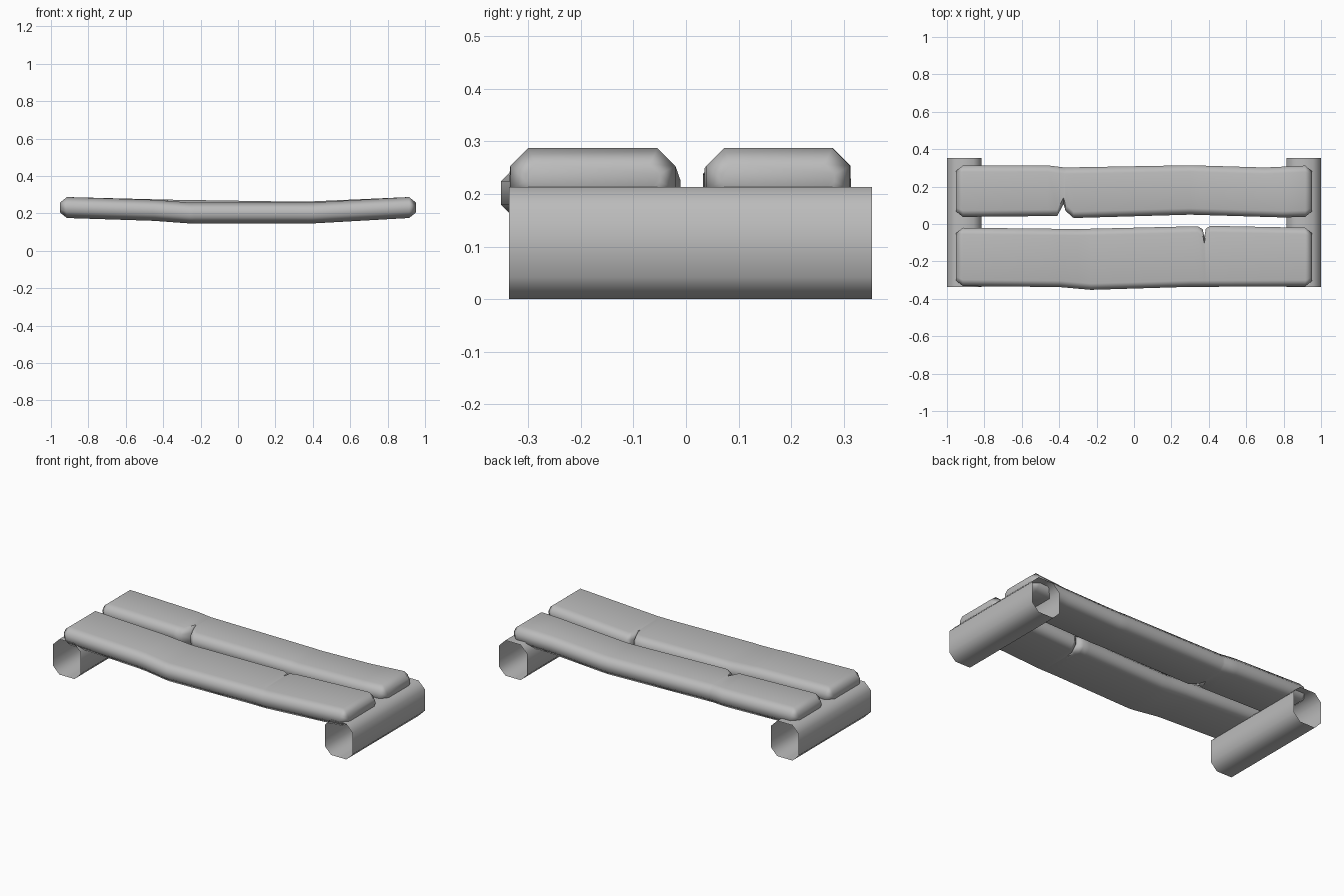
import bpy, bmesh, math

cube = bpy.data.objects.get("Cube")
if cube:
    bpy.data.objects.remove(cube, do_unlink=True)

grey = bpy.data.materials.new("stone grey")
grey.use_nodes = True
COLOUR = (0.5, 0.5, 0.5, 1)
grey.diffuse_color = COLOUR
grey.node_tree.nodes["Principled BSDF"].inputs["Base Color"].default_value = COLOUR


def octagon(u0, u1, v0, v1, c):
    """Rectangle with chamfered corners, as (u, v) points."""
    return [(u0 + c, v0), (u1 - c, v0), (u1, v0 + c), (u1, v1 - c),
            (u1 - c, v1), (u0 + c, v1), (u0, v1 - c), (u0, v0 + c)]


def loft(name, rings, capped):
    """Skin a list of equal-length point rings."""
    bm = bmesh.new()
    loops = [[bm.verts.new(p) for p in ring] for ring in rings]
    for a, b in zip(loops, loops[1:]):
        for i in range(len(a)):
            j = (i + 1) % len(a)
            bm.faces.new((a[i], a[j], b[j], b[i]))
    if capped:
        bm.faces.new(loops[0])
        bm.faces.new(loops[-1])
    bmesh.ops.recalc_face_normals(bm, faces=bm.faces)
    mesh = bpy.data.meshes.new(name)
    bm.to_mesh(mesh)
    bm.free()
    mesh.materials.append(grey)
    obj = bpy.data.objects.new(name, mesh)
    bpy.context.collection.objects.link(obj)
    bpy.ops.object.select_all(action='DESELECT')
    obj.select_set(True)
    bpy.context.view_layer.objects.active = obj
    bpy.ops.object.shade_smooth_by_angle(angle=math.radians(60))
    if capped:
        mod = obj.modifiers.new("face weighted shading", 'WEIGHTED_NORMAL')
        mod.keep_sharp = True
    return obj


def sample(path, x):
    """Linear interpolation along (x, value) points."""
    for (xa, a), (xb, b) in zip(path, path[1:]):
        if x <= xb:
            return a + (b - a) * (x - xa) / (xb - xa)
    return path[-1][1]


END, SHOULDER, HALF_HEIGHT, CHAMFER = 0.952, 0.915, 0.056, 0.034


def plank(name, front, back, sag):
    """Worn plank: front and back edge lines, sagging centre height."""
    xs = sorted({x for path in (front, back, sag) for x, _ in path})
    rings = []
    for x in [-END] + xs + [END]:
        inset = 0.03 if abs(x) == END else 0
        z, h = sample(sag, x) if not inset else sag[0][1], HALF_HEIGHT - inset
        at = max(-SHOULDER, min(SHOULDER, x))
        section = octagon(sample(front, at) + inset, sample(back, at) - inset,
                          z - h, z + h, CHAMFER - inset * 0.5)
        rings.append([(x, y, v) for y, v in section])
    return loft(name, rings, True)


# Seat planks, each with a cracked notch on the inner edge
plank("front_plank",
      front=[(-0.915, -0.332), (-0.4, -0.337), (-0.23, -0.352), (0.3, -0.336), (0.915, -0.334)],
      back=[(-0.915, -0.02), (-0.3, -0.027), (0.34, -0.012), (0.367, -0.028), (0.376, -0.07),
            (0.384, -0.024), (0.41, -0.01), (0.915, -0.02)],
      sag=[(-0.915, 0.231), (-0.45, 0.216), (-0.26, 0.202), (0.4, 0.202), (0.915, 0.231)])
plank("back_plank",
      front=[(-0.915, 0.038), (-0.41, 0.043), (-0.377, 0.107), (-0.366, 0.07), (-0.323, 0.032),
             (0.3, 0.05), (0.8, 0.035), (0.915, 0.038)],
      back=[(-0.915, 0.313), (-0.46, 0.313), (-0.37, 0.302), (0.3, 0.314), (0.7, 0.302), (0.915, 0.312)],
      sag=[(-0.915, 0.231), (-0.37, 0.217), (0.35, 0.206), (0.915, 0.231)])

# Open tubular legs
for side, x0 in (("right", -1.0), ("left", 0.815)):
    outline = octagon(x0, x0 + 0.185, 0, 0.213, 0.042)
    loft(side + "_leg", [[(x, y, z) for x, z in outline] for y in (-0.336, 0.354)], False)
